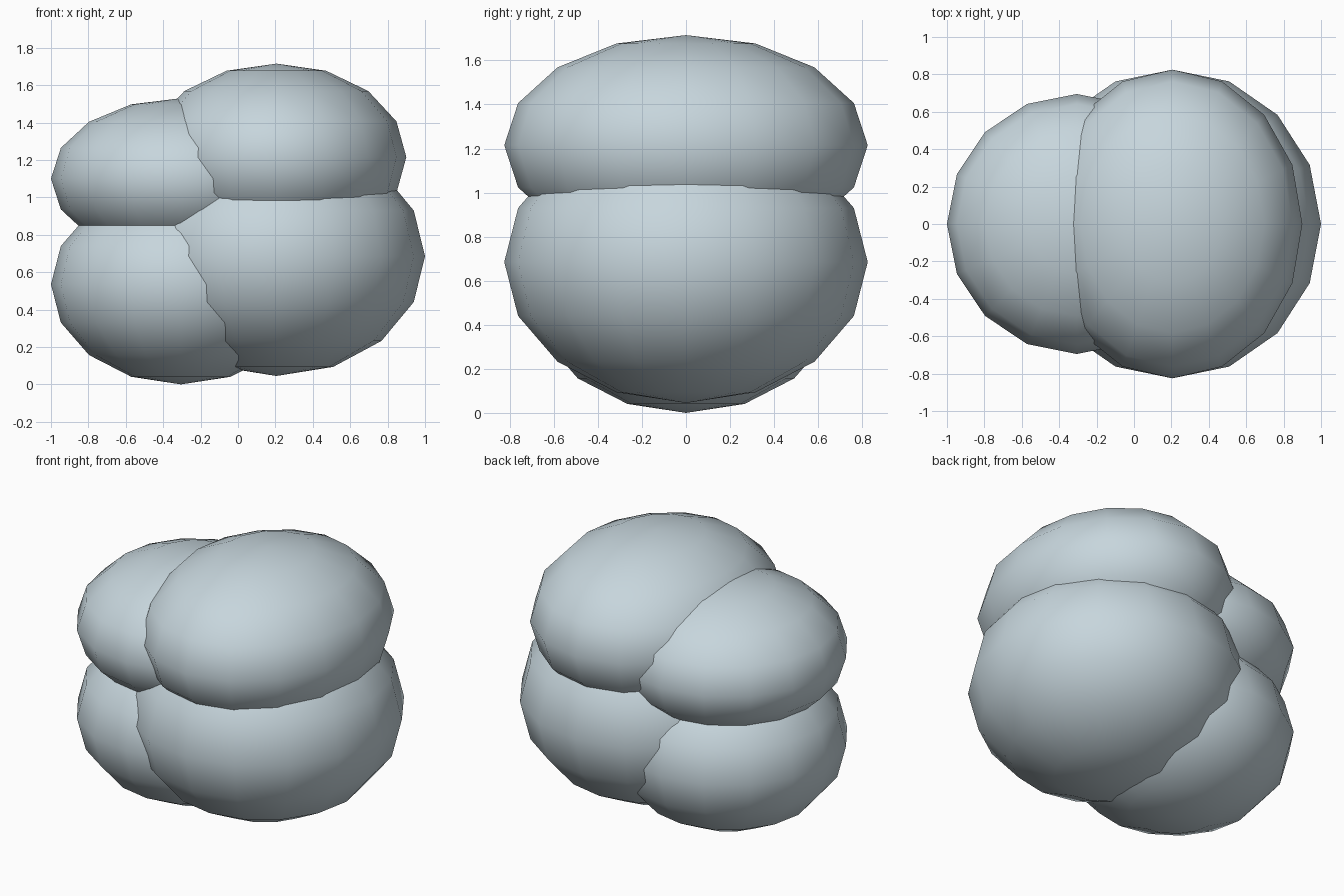
import bpy

if "Cube" in bpy.data.objects:
    bpy.data.objects.remove(bpy.data.objects["Cube"])

# One pale blue-grey for the whole model
mat = bpy.data.materials.new("pale_blue_grey")
mat.diffuse_color = (0.57, 0.67, 0.72, 1.0)
mat.use_nodes = True
mat.node_tree.nodes["Principled BSDF"].inputs["Base Color"].default_value = mat.diffuse_color


def lobe(name, center, radii):
    """Smooth-shaded ellipsoid with 16 sides and 8 rings."""
    bpy.ops.mesh.primitive_uv_sphere_add(segments=16, ring_count=8, radius=1, location=center)
    ob = bpy.context.object
    ob.name = name
    ob.scale = radii
    bpy.ops.object.transform_apply(location=False, rotation=False, scale=True)
    bpy.ops.object.shade_smooth()
    ob.data.materials.append(mat)


# Large lobes on the right
lobe("lower_right_lobe", (0.205, 0, 0.685), (0.795, 0.825, 0.64))
lobe("upper_right_lobe", (0.205, 0, 1.215), (0.695, 0.825, 0.50))

# Smaller lobes on the left
lobe("lower_left_lobe", (-0.305, 0, 0.535), (0.695, 0.695, 0.535))
lobe("upper_left_lobe", (-0.305, 0, 1.10), (0.695, 0.695, 0.43))
